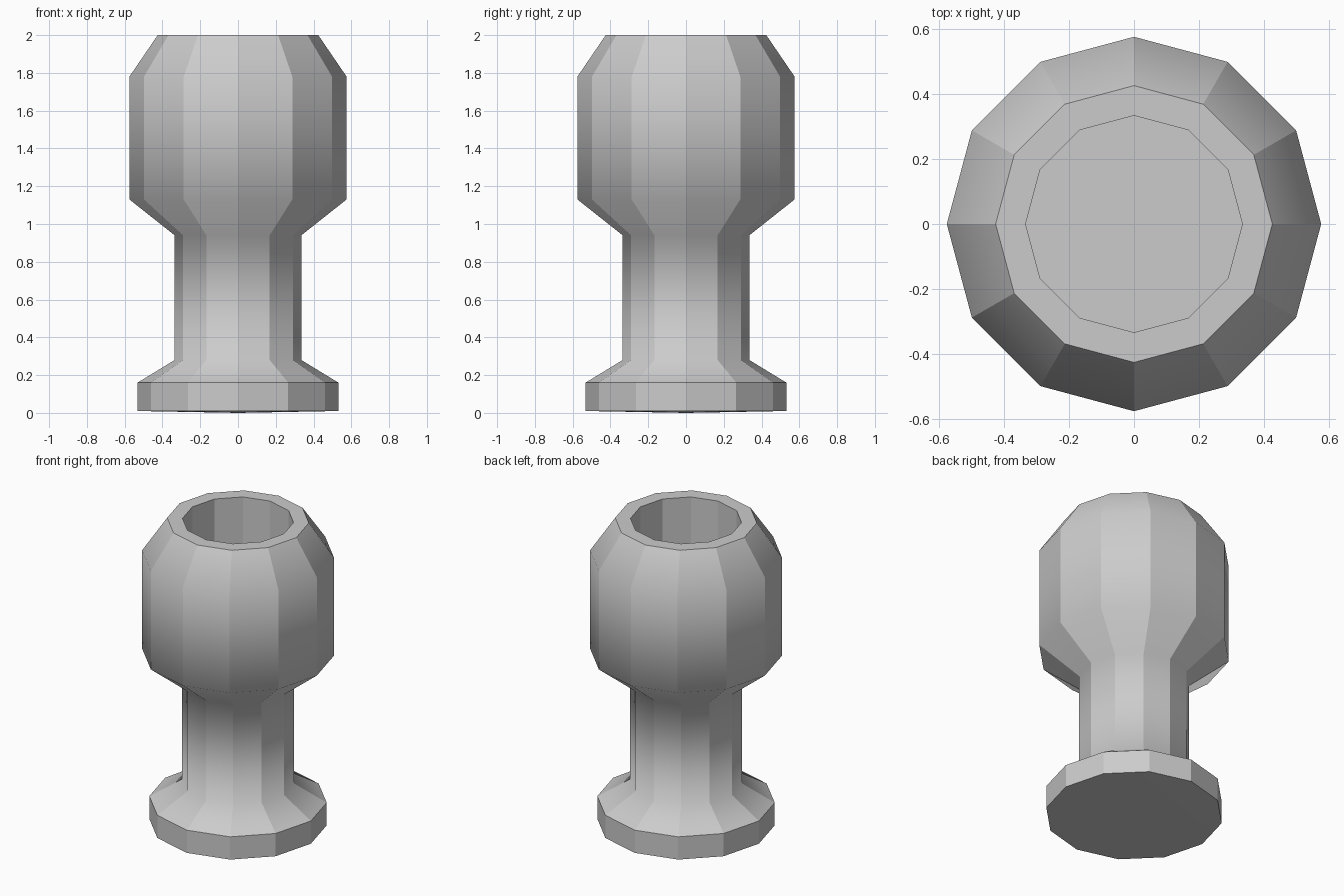
import bpy, bmesh
from math import cos, sin, pi

if "Cube" in bpy.data.objects:
    bpy.data.objects.remove(bpy.data.objects["Cube"])

SIDES = 12

# Outer profile from foot to rim, then down the inner wall: (radius, height, sharp ring)
PROFILE = [
    (0.532, 0.01, True), (0.532, 0.16, True),       # foot
    (0.335, 0.28, False), (0.335, 0.94, False),     # stem
    (0.575, 1.13, False), (0.575, 1.78, False),     # bowl
    (0.425, 2.00, True), (0.333, 2.00, True),       # rim
    (0.333, 1.13, True),                            # inside floor
]

bm = bmesh.new()
rings = [[bm.verts.new((r * cos(2 * pi * i / SIDES), r * sin(2 * pi * i / SIDES), z))
          for i in range(SIDES)] for r, z, _ in PROFILE]

# Walls
for a, b in zip(rings, rings[1:]):
    for i in range(SIDES):
        j = (i + 1) % SIDES
        bm.faces.new((a[i], a[j], b[j], b[i]))

# Slightly convex underside and flat inner floor
base = bm.verts.new((0, 0, 0))
for i in range(SIDES):
    bm.faces.new((base, rings[0][(i + 1) % SIDES], rings[0][i]))
bm.faces.new(rings[-1])
bmesh.ops.recalc_face_normals(bm, faces=bm.faces)

# Crisp facets around, soft shading up the profile
for f in bm.faces:
    f.smooth = True
sharp_rings = [set(ring) for ring, p in zip(rings, PROFILE) if p[2]]
for e in bm.edges:
    u, v = e.verts
    upright = abs(u.co.z - v.co.z) > 0.02
    if upright or any(u in s and v in s for s in sharp_rings):
        e.smooth = False

mesh = bpy.data.meshes.new("goblet")
bm.to_mesh(mesh)
bm.free()
bpy.context.collection.objects.link(bpy.data.objects.new("goblet", mesh))
